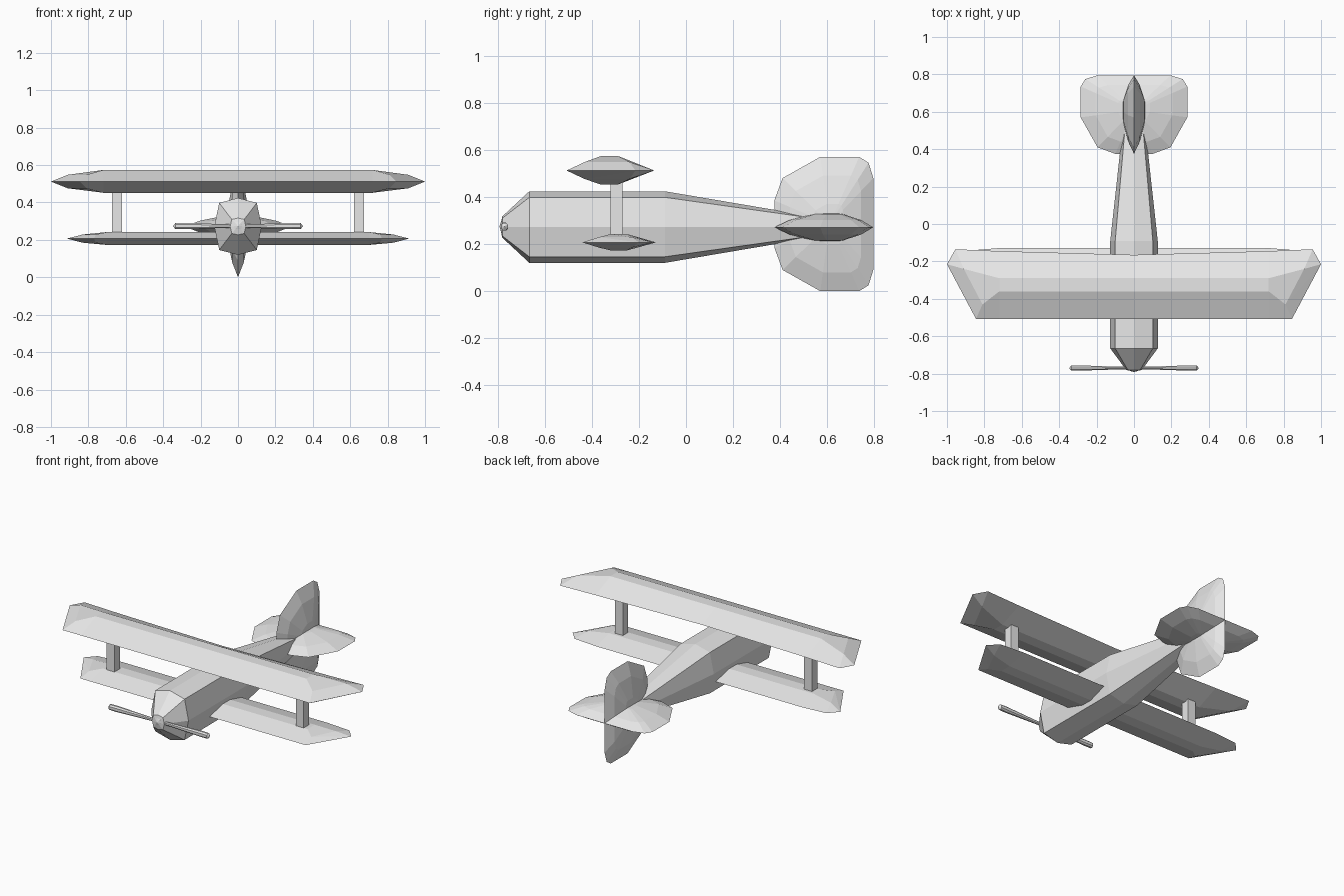
import bpy, bmesh
from mathutils import Vector

old = bpy.data.objects.get("Cube")
if old:
    bpy.data.objects.remove(old, do_unlink=True)

grey = bpy.data.materials.new("light_grey")
grey.use_nodes = True
grey.diffuse_color = (0.8, 0.8, 0.8, 1)
grey.node_tree.nodes["Principled BSDF"].inputs["Base Color"].default_value = (0.8, 0.8, 0.8, 1)


def loft(name, rings, start=None, end=None):
    """Skin equal-length rings; each end closes to a point or a flat cap."""
    bm = bmesh.new()
    loops = [[bm.verts.new(p) for p in ring] for ring in rings]
    n = len(loops[0])
    for a, b in zip(loops, loops[1:]):
        for i in range(n):
            j = (i + 1) % n
            bm.faces.new((a[i], a[j], b[j], b[i]))
    for loop, tip in ((loops[0], start), (loops[-1], end)):
        if tip is None:
            bm.faces.new(loop)
        else:
            v = bm.verts.new(tip)
            for i in range(n):
                bm.faces.new((loop[i], loop[(i + 1) % n], v))
    bmesh.ops.recalc_face_normals(bm, faces=bm.faces)
    mesh = bpy.data.meshes.new(name)
    bm.to_mesh(mesh)
    bm.free()
    mesh.materials.append(grey)
    ob = bpy.data.objects.new(name, mesh)
    bpy.context.collection.objects.link(ob)
    return ob


# Fuselage: eight-sided section, tapered to the tail
section = [(0, 1), (.79, .83), (1, 0), (.79, -.83), (0, -1), (-.79, -.83), (-1, 0), (-.79, .83)]
stations = [(-.78, .042, .045), (-.665, .127, .152), (-.09, .127, .152), (.5, .062, .052), (.62, .045, .035)]
body = [[(x * w, y, .272 + z * h) for x, z in section] for y, w, h in stations]
loft("fuselage", body, start=(0, -.79, .272), end=(0, .75, .272))


# Wings: six-sided section with clipped, tapering tips
def wing(name, z, root, inner, middle, tip):
    def ring(points, side):
        return [(side * x, y, z + h) for x, y, h in points]
    rings = [ring(middle, -1), ring(inner, -1), ring(root, 1), ring(inner, 1), ring(middle, 1)]
    ends = [(s * tip[0], tip[1], z + tip[2]) for s in (-1, 1)]
    return loft(name, rings, *ends)


def foil(x, lead, front, rear, trail, up, down):
    return [(x, lead, 0), (x, front, up), (x, rear, up), (x, trail, 0), (x, rear, -down), (x, front, -down)]


wing("upper_wing", .512,
     foil(0, -.507, -.36, -.29, -.165, .062, .06),
     foil(.72, -.507, -.36, -.29, -.145, .062, .06),
     [(.845, -.507, 0), (.81, -.43, .036), (.91, -.24, .036), (.955, -.135, 0),
      (.91, -.24, -.036), (.81, -.43, -.036)],
     (1, -.215, 0))
wing("lower_wing", .207,
     foil(0, -.44, -.32, -.25, -.127, .035, .034),
     foil(.7, -.44, -.32, -.25, -.127, .035, .034),
     [(.77, -.44, 0), (.76, -.37, .022), (.83, -.23, .022), (.86, -.14, 0),
      (.83, -.23, -.022), (.76, -.37, -.022)],
     (.915, -.2, 0))

# Struts between the wings
for side, label in ((1, "left"), (-1, "right")):
    square = [(side * .647 + dx, -.295 + dy) for dx, dy in
              ((-.027, -.026), (.027, -.026), (.027, .026), (-.027, .026))]
    loft(label + "_strut", [[(x, y, z) for x, y in square] for z in (.205, .51)])

# Tail surfaces: one faceted lens outline, used flat and upright
half = [(.1, .375), (.195, .41), (.285, .57), (.285, .735), (.26, .775), (.195, .795)]
outline = half + [(-s, y) for s, y in reversed(half)]
layers = [(.3, -.056), (.72, -.031), (1, 0), (.72, .031), (.3, .056)]


def tail(name, place):
    rings = [[place(s * k, .61 + (y - .61) * k, t) for s, y in outline] for k, t in layers]
    loft(name, rings, place(0, .61, -.064), place(0, .61, .064))


tail("tailplane", lambda s, y, t: (s, y, .271 + t))
tail("tail_fin", lambda s, y, t: (t, y, .285 + s))

# Propeller: two slim blades and a small hub
blade = [(.015, .007, .009), (.1, .008, .011), (.29, .014, .017), (.335, .014, .016)]
for side, label in ((1, "left"), (-1, "right")):
    rings = [[(side * x, -.77 + dy * a, .274 + dz * b) for dy, dz in
              ((-1, -.5), (-1, .5), (-.4, 1), (.4, 1), (1, .5), (1, -.5), (.4, -1), (-.4, -1))]
             for x, a, b in blade]
    loft(label + "_propeller_blade", rings, end=(side * .347, -.77, .274))

hub_rings = [[(x * r, y, .274 + z * r) for x, z in section]
             for y, r in ((-.785, .022), (-.775, .034), (-.755, .034))]
loft("propeller_hub", hub_rings, start=(0, -.792, .274))
